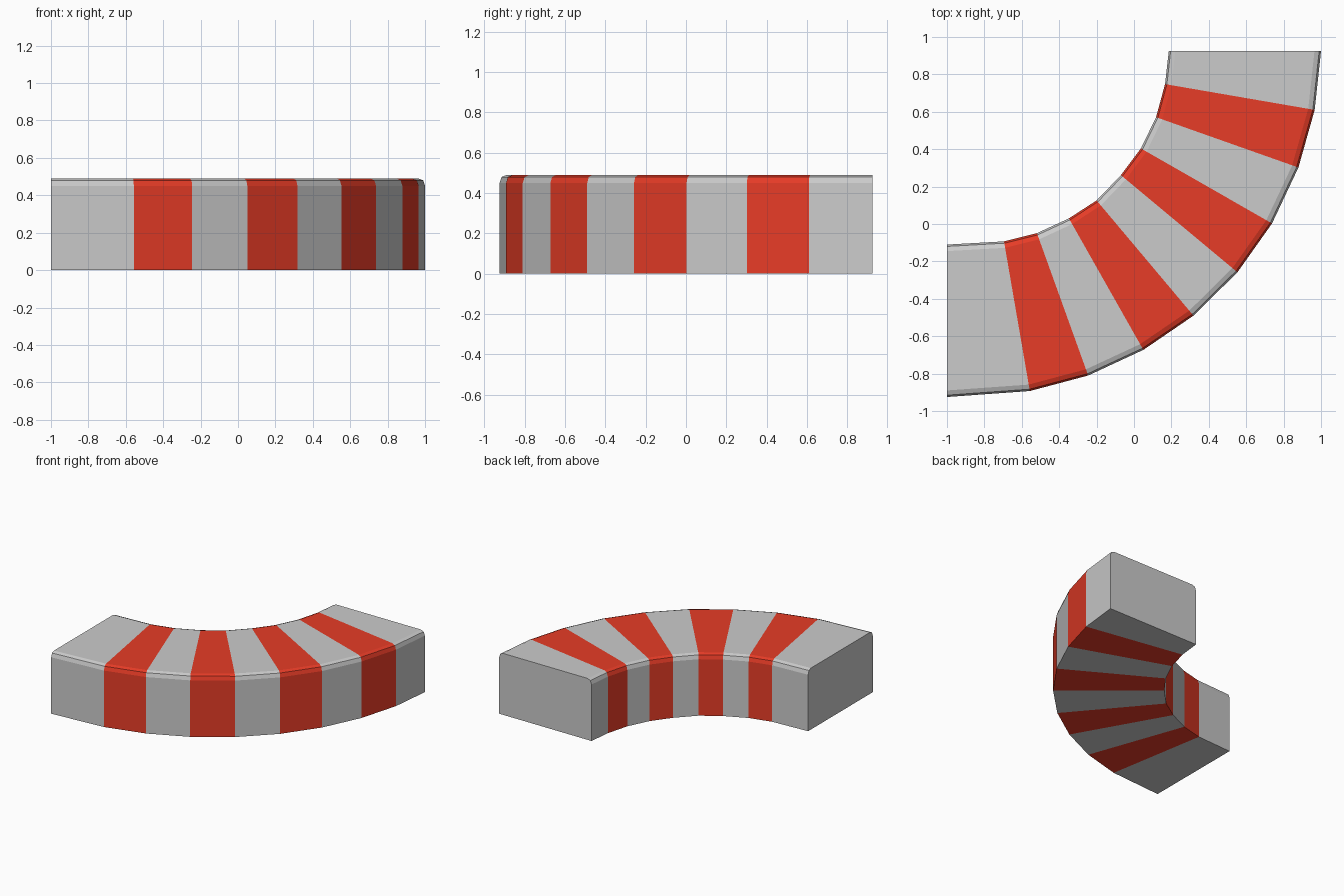
import bpy, bmesh
from mathutils import Vector

if "Cube" in bpy.data.objects:
    bpy.data.objects.remove(bpy.data.objects["Cube"])

# Plan outline of the curved kerb: matching points on the outer and inner walls
OUTER = [(-1, -.925), (-.557, -.893), (-.245, -.81), (.05, -.673), (.318, -.49),
         (.553, -.258), (.738, .003), (.879, .302), (.966, .61), (1, .925)]
INNER = [(-1, -.11), (-.695, -.093), (-.519, -.049), (-.348, .03), (-.2, .126),
         (-.07, .261), (.037, .404), (.118, .571), (.166, .748), (.186, .925)]
# Wall section with a rounded top corner: inset from wall, height
CORNER = [(0, 0), (0, .45), (.01, .48), (.035, .49)]


def ring(i):
    """Cross-section across the kerb at station i."""
    a, b = Vector(OUTER[i]), Vector(INNER[i])
    d = (b - a).normalized()
    left = [(*(a + d * s), z) for s, z in CORNER]
    right = [(*(b - d * s), z) for s, z in reversed(CORNER)]
    return left + right


def kerb(name, segments, color=None):
    bm = bmesh.new()
    last = len(OUTER) - 1
    for i in segments:
        r0 = [bm.verts.new(p) for p in ring(i)]
        r1 = [bm.verts.new(p) for p in ring(i + 1)]
        n = len(r0)
        for k in range(n):
            j = (k + 1) % n
            bm.faces.new((r0[k], r0[j], r1[j], r1[k]))
        # close only the two open ends of the whole kerb
        if i == 0:
            bm.faces.new(list(reversed(r0)))
        if i + 1 == last:
            bm.faces.new(r1)
    # orient outward: top faces up, bottom down, the walls away from the middle
    bm.normal_update()
    top = max(bm.faces, key=lambda f: f.calc_center_median().z)
    if top.normal.z < 0:
        bmesh.ops.reverse_faces(bm, faces=bm.faces[:])
    me = bpy.data.meshes.new(name)
    bm.to_mesh(me)
    bm.free()
    ob = bpy.data.objects.new(name, me)
    bpy.context.collection.objects.link(ob)
    if color:
        mat = bpy.data.materials.new(name)
        mat.diffuse_color = color
        mat.use_nodes = True
        mat.node_tree.nodes["Principled BSDF"].inputs["Base Color"].default_value = mat.diffuse_color
        me.materials.append(mat)
    return ob


# Alternating grey and red blocks
kerb("grey_kerb_blocks", range(0, 9, 2))
kerb("red_kerb_blocks", range(1, 9, 2), (.8, .045, .02, 1))
